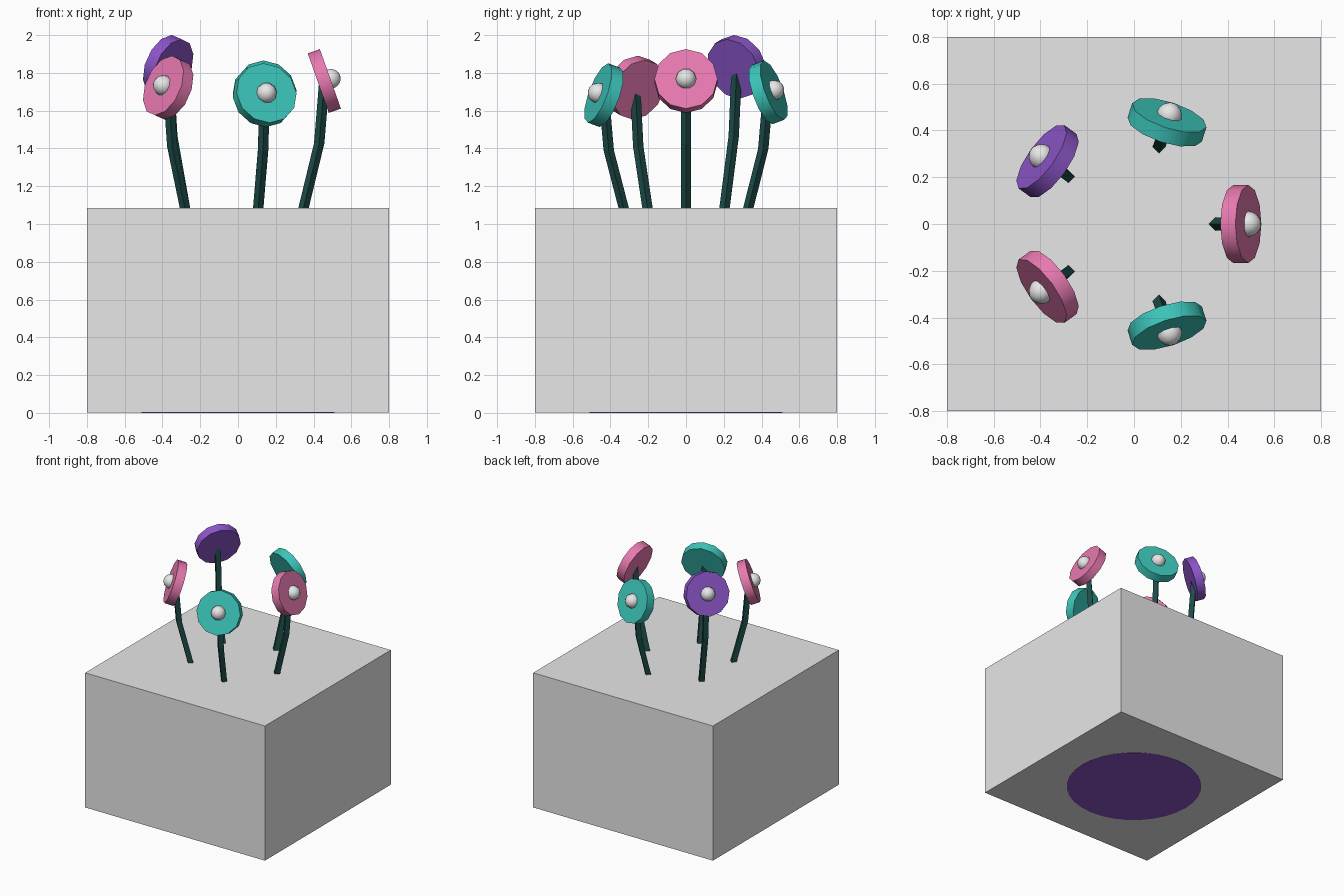
import bpy
import bmesh
from math import cos, sin, radians
from mathutils import Matrix, Vector

cube = bpy.data.objects.get("Cube")
if cube:
    bpy.data.objects.remove(cube, do_unlink=True)


def material(name, rgb):
    mat = bpy.data.materials.new(name)
    mat.use_nodes = True
    colour = (*rgb, 1.0)
    mat.diffuse_color = colour
    mat.node_tree.nodes["Principled BSDF"].inputs["Base Color"].default_value = colour
    return mat


GREY = material("pale grey", (0.8, 0.8, 0.8))
TEAL = material("teal", (0.045, 0.56, 0.49))
PINK = material("pink", (0.87, 0.21, 0.47))
PURPLE = material("purple", (0.26, 0.09, 0.58))
GREEN = material("dark green", (0.012, 0.072, 0.065))


def make_object(name, bm, mat, smooth_angle=None):
    bmesh.ops.recalc_face_normals(bm, faces=bm.faces)
    mesh = bpy.data.meshes.new(name)
    bm.to_mesh(mesh)
    bm.free()
    mesh.materials.append(mat)
    obj = bpy.data.objects.new(name, mesh)
    bpy.context.collection.objects.link(obj)
    if smooth_angle:
        bpy.ops.object.select_all(action="DESELECT")
        obj.select_set(True)
        bpy.context.view_layer.objects.active = obj
        bpy.ops.object.shade_smooth_by_angle(angle=radians(smooth_angle))
    return obj


def loft(rings):
    """Skin a list of equal-sized rings of points and cap both ends."""
    bm = bmesh.new()
    loops = [[bm.verts.new(p) for p in ring] for ring in rings]
    count = len(loops[0])
    for low, high in zip(loops, loops[1:]):
        for i in range(count):
            j = (i + 1) % count
            bm.faces.new((low[i], low[j], high[j], high[i]))
    bm.faces.new(loops[0])
    bm.faces.new(loops[-1])
    return bm


def ring(centre, radius, sides):
    turn = radians(360 / sides)
    return [Vector(centre) + Vector((radius * cos(i * turn), radius * sin(i * turn), 0))
            for i in range(sides)]


# Planter block, raised a hair so the pot base shows underneath
BOX_TOP, LIFT = 1.085, 0.002
bm = bmesh.new()
bmesh.ops.create_cube(bm, size=1, matrix=Matrix.Translation((0, 0, (BOX_TOP + LIFT) / 2))
                      @ Matrix.Diagonal((1.6, 1.6, BOX_TOP - LIFT, 1)))
make_object("planter_block", bm, GREY)

# Pot set inside the block
make_object("pot", loft([ring((0, 0, z), r, 32) for z, r in ((0, 0.51), (0.9, 0.45))]),
            PURPLE, 40)

# Five flowers in a ring, leaning outward, each with its own height
HEAD_RADIUS, HEAD_DEPTH, REACH, TILT = 0.167, 0.068, 0.457, 19.5
FLOWERS = (("left", PINK, 1.757), ("back", TEAL, 1.697), ("back_right", PURPLE, 1.832),
           ("front_right", PINK, 1.722), ("front", TEAL, 1.682))

for index, (place, colour, height) in enumerate(FLOWERS):
    angle = radians(72 * index)

    def outward(r, z):
        return Vector((r * cos(angle), r * sin(angle), z))

    # Bent four-sided stem
    kink = BOX_TOP + 0.51 * (height - BOX_TOP)
    path = ((0.17, 0.37), (0.347, BOX_TOP), (0.43, kink), (REACH, height))
    make_object(place + "_stem", loft([ring(outward(r, z), 0.0275, 4) for r, z in path]), GREEN)

    # Disc head whose axis points outward and slightly up
    aim = (Matrix.Translation(outward(REACH, height)) @ Matrix.Rotation(angle, 4, "Z")
           @ Matrix.Rotation(radians(90 - TILT), 4, "Y"))
    bm = loft([ring((0, 0, z), HEAD_RADIUS, 12) for z in (-HEAD_DEPTH / 2, HEAD_DEPTH / 2)])
    bm.transform(aim)
    make_object(place + "_flower_head", bm, colour, 40)

    # Round centre sitting in the outer face
    bm = bmesh.new()
    bmesh.ops.create_uvsphere(bm, u_segments=10, v_segments=8, radius=0.055,
                              matrix=aim @ Matrix.Translation((0, 0, HEAD_DEPTH / 2)))
    make_object(place + "_flower_centre", bm, GREY, 60)
